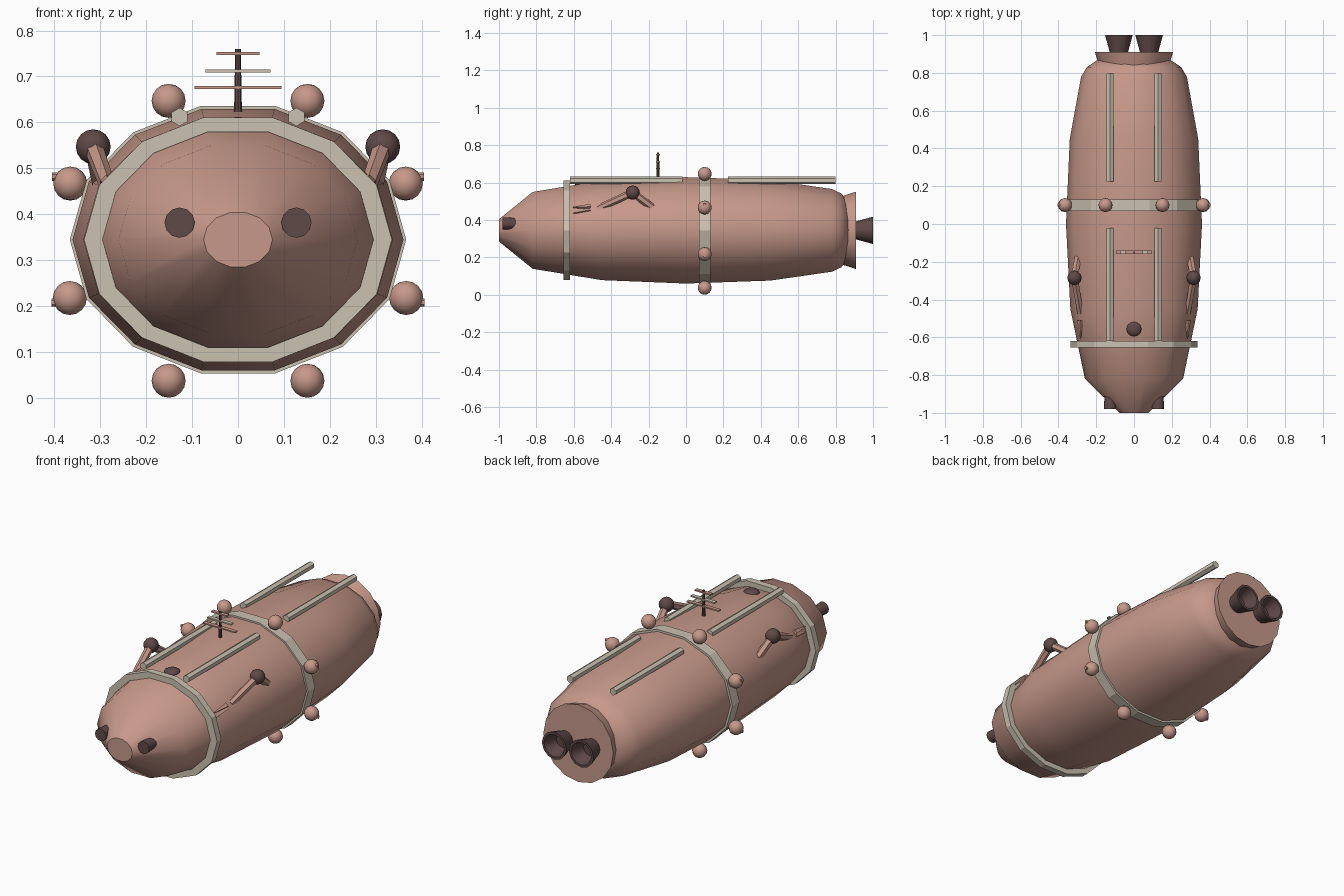
import bpy, bmesh, math
from mathutils import Vector

cube = bpy.data.objects.get("Cube")
if cube:
    bpy.data.objects.remove(cube, do_unlink=True)


def material(name, rgb):
    m = bpy.data.materials.new(name)
    m.use_nodes = True
    m.diffuse_color = (*rgb, 1)
    m.node_tree.nodes["Principled BSDF"].inputs["Base Color"].default_value = (*rgb, 1)
    return m


PINK = material("dusty pink", (0.57, 0.315, 0.255))
BEIGE = material("pale beige", (0.6, 0.54, 0.44))
DARK = material("dark brown", (0.115, 0.067, 0.063))
MID_Z = 0.345


def finish(name, bm, mat, smooth=None):
    bmesh.ops.recalc_face_normals(bm, faces=bm.faces[:])
    mesh = bpy.data.meshes.new(name)
    bm.to_mesh(mesh)
    bm.free()
    mesh.materials.append(mat)
    ob = bpy.data.objects.new(name, mesh)
    bpy.context.collection.objects.link(ob)
    if smooth:
        bpy.ops.object.select_all(action='DESELECT')
        ob.select_set(True)
        bpy.context.view_layer.objects.active = ob
        bpy.ops.object.shade_smooth_by_angle(angle=math.radians(smooth))
    return ob


def loft(name, rings, mat, x=0, z=MID_Z, sides=14, ratio=1.0, closed=False, smooth=None, turn=0):
    """Skin elliptical rings (y, half width) along y; closed joins last ring to first."""
    bm = bmesh.new()
    loops = []
    for y, r in rings:
        angles = [math.tau * i / sides + turn for i in range(sides)]
        loops.append([bm.verts.new((x + r * math.cos(a), y, z + r * ratio * math.sin(a)))
                      for a in angles])
    pairs = list(zip(loops, loops[1:]))
    if closed:
        pairs.append((loops[-1], loops[0]))
    for a, b in pairs:
        for i in range(sides):
            j = (i + 1) % sides
            bm.faces.new((a[i], a[j], b[j], b[i]))
    if not closed:
        bm.faces.new(loops[0])
        bm.faces.new(loops[-1])
    return finish(name, bm, mat, smooth)


def ball(name, centre, r, mat, flat=1.0):
    bm = bmesh.new()
    bmesh.ops.create_uvsphere(bm, u_segments=12, v_segments=8, radius=r)
    for v in bm.verts:
        v.co.z *= flat
        v.co += Vector(centre)
    return finish(name, bm, mat, 50)


def rod(name, start, end, r1, r2, mat, sides=6):
    a, b = Vector(start), Vector(end)
    bm = bmesh.new()
    bmesh.ops.create_cone(bm, cap_ends=True, segments=sides, radius1=r1, radius2=r2,
                          depth=(b - a).length)
    q = (b - a).to_track_quat('Z', 'Y')
    for v in bm.verts:
        v.co = q @ v.co + (a + b) / 2
    return finish(name, bm, mat)


def box(name, centre, size, mat):
    bm = bmesh.new()
    bmesh.ops.create_cube(bm, size=1)
    for v in bm.verts:
        v.co = Vector(c * s for c, s in zip(v.co, size)) + Vector(centre)
    return finish(name, bm, mat)


# Hull with blunt nose, and the flared rear plate
loft("hull", [(-1, 0.075), (-0.82, 0.26), (-0.45, 0.337), (0, 0.36), (0.45, 0.34),
              (0.78, 0.28), (0.83, 0.25), (0.87, 0.19)], PINK, ratio=0.81, smooth=40)
loft("rear_plate", [(0.8, 0.172), (0.91, 0.207)], PINK, sides=16, smooth=40)

# Hoops around the hull
for name, y, half, outer, inner in (("front_hoop", -0.637, 0.018, 0.335, 0.295),
                                    ("middle_hoop", 0.1, 0.03, 0.366, 0.34)):
    loft(name, [(y - half, inner), (y - half, outer), (y + half, outer), (y + half, inner)],
         BEIGE, ratio=0.815, closed=True)

# Antenna mast and crossbars
rod("antenna_mast", (0, -0.15, 0.6), (0, -0.15, 0.76), 0.009, 0.006, DARK, 8)
for z, half, mat in ((0.676, 0.095, PINK), (0.712, 0.071, BEIGE), (0.75, 0.047, PINK)):
    box("antenna_crossbar", (0, -0.15, z), (2 * half, 0.02, 0.007), mat)

# Low dome on the upper deck
ball("deck_dome", (0, -0.555, 0.594), 0.04, DARK, 0.45)

for side, s in (("left", 1), ("right", -1)):
    # Roof rails
    for part, y1, y2 in (("front", -0.62, -0.02), ("rear", 0.225, 0.8)):
        loft(f"{side}_{part}_rail", [(y1, 0.02), (y2, 0.02)], BEIGE, x=s * 0.127, z=0.612,
             sides=6, turn=math.pi / 6)

    # Balls around the middle hoop, with nubs on the side ones
    for x, z in ((0.151, 0.647), (0.365, 0.467), (0.366, 0.218), (0.151, 0.038)):
        ball(f"{side}_hoop_ball", (s * x, 0.1, z), 0.037, PINK)
        if x > 0.3:
            up = 0.015 if z > MID_Z else -0.01
            rod(f"{side}_ball_nub", (s * (x + 0.025), 0.1, z + up),
                (s * (x + 0.04), 0.1, z + up), 0.009, 0.009, PINK)

    # Nose lamps
    loft(f"{side}_nose_lamp", [(-0.98, 0.033), (-0.86, 0.026)], DARK, x=s * 0.127, z=0.382,
         sides=12, smooth=40)

    # Hollow engine nozzles
    loft(f"{side}_nozzle", [(0.89, 0.043), (1, 0.073), (1, 0.06), (0.93, 0.036)], DARK,
         x=s * 0.08, sides=12, smooth=40)

    # Jointed arm with elbow ball and claw tips
    elbow = (s * 0.315, -0.285, 0.547)
    ball(f"{side}_arm_elbow", elbow, 0.038, DARK)
    rod(f"{side}_upper_arm", (s * 0.298, -0.18, 0.467), elbow, 0.02, 0.02, PINK)
    rod(f"{side}_forearm", elbow, (s * 0.284, -0.47, 0.463), 0.021, 0.018, PINK)
    for z1, z2 in ((0.472, 0.468), (0.455, 0.438)):
        rod(f"{side}_claw", (s * 0.286, -0.51, z1), (s * 0.283, -0.605, z2),
            0.015, 0.003, PINK, 4)
